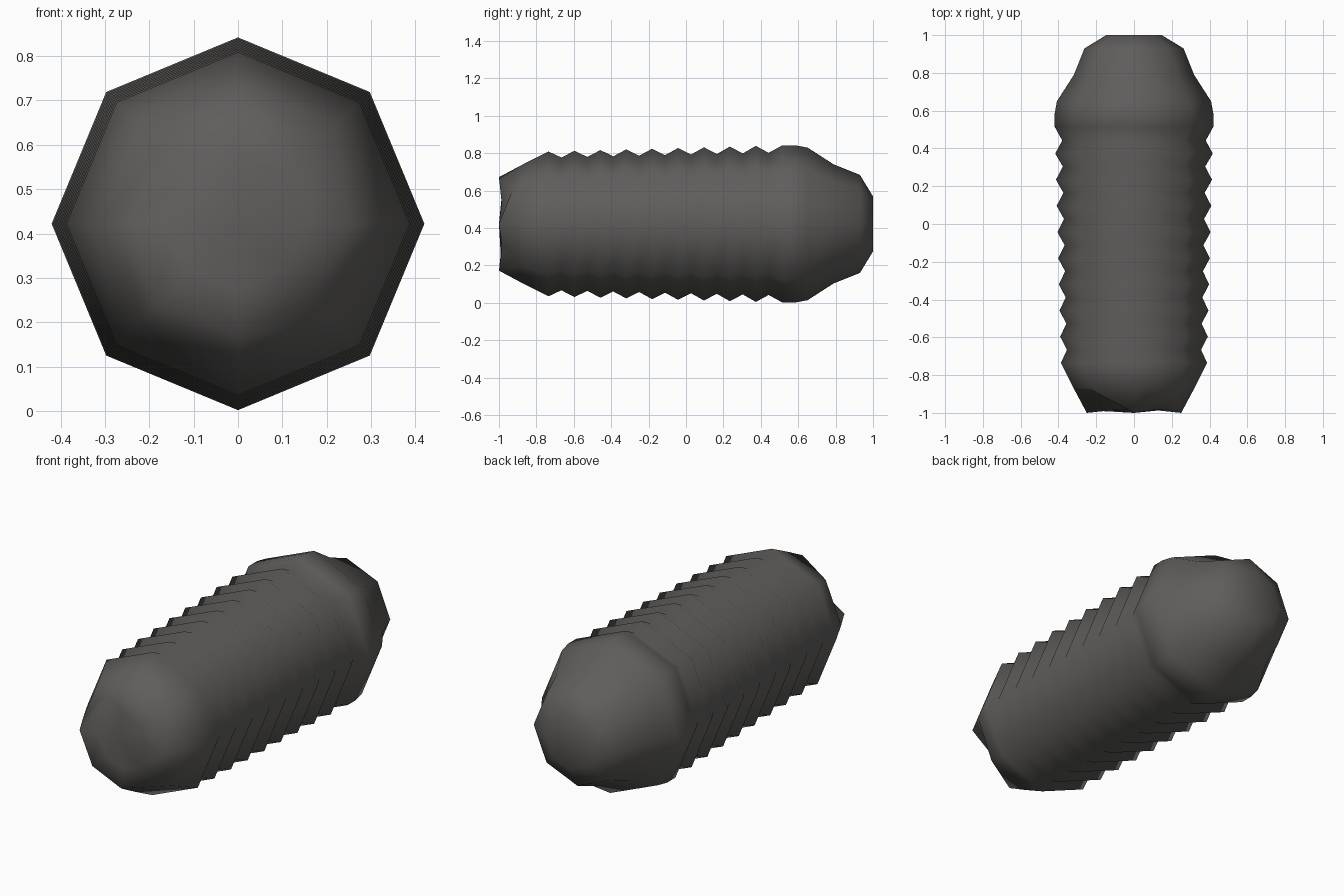
import bpy, bmesh, math

if "Cube" in bpy.data.objects:
    bpy.data.objects.remove(bpy.data.objects["Cube"])

SIDES = 8
CZ = 0.422

mat = bpy.data.materials.new("dark warm grey")
mat.diffuse_color = (0.115, 0.111, 0.106, 1)
mat.use_nodes = True
mat.node_tree.nodes["Principled BSDF"].inputs["Base Color"].default_value = mat.diffuse_color

# Profile along y: (y, radius), tapered front, ribbed middle, domed back
profile = [(-0.88, 0.314)]
for i in range(9):
    t = i / 8
    y = -0.735 + 0.1385 * i
    profile += [(y, 0.387 + 0.03 * t), (y + 0.069, 0.355 + 0.025 * t)]
profile += [(0.515, 0.42), (0.585, 0.42), (0.65, 0.408), (0.79, 0.318),
            (0.93, 0.262), (1.0, 0.147)]

bm = bmesh.new()


def ring(points):
    """One octagonal ring with corners at top, bottom, left and right."""
    return [bm.verts.new((r * math.cos(k * math.tau / SIDES), y,
                          CZ + r * math.sin(k * math.tau / SIDES)))
            for k, (y, r) in enumerate(points)]


def bridge(a, b):
    for k in range(SIDES):
        n = (k + 1) % SIDES
        bm.faces.new((a[k], a[n], b[n], b[k]))


# Body rings
rings = [ring([p] * SIDES) for p in profile]
for a, b in zip(rings, rings[1:]):
    bridge(a, b)
bm.faces.new(rings[-1])

# Crumpled front end: diagonal corners pushed in to form small pits
dent = {1: (-0.93, 0.25), 3: (-0.88, 0.24), 5: (-0.99, 0.255), 7: (-0.92, 0.24)}
rim = ring([dent.get(k, (-1.0, 0.25)) for k in range(SIDES)])
bridge(rim, rings[0])
inner = ring([(-0.985, 0.15)] * SIDES)
bridge(inner, rim)
tip = bm.verts.new((0, -1.0, CZ))
for k in range(SIDES):
    bm.faces.new((tip, inner[(k + 1) % SIDES], inner[k]))

bmesh.ops.recalc_face_normals(bm, faces=bm.faces[:])
for f in bm.faces:
    f.smooth = True
mesh = bpy.data.meshes.new("ribbed_body")
bm.to_mesh(mesh)
bm.free()
mesh.materials.append(mat)
body = bpy.data.objects.new("ribbed_body", mesh)
bpy.context.collection.objects.link(body)
